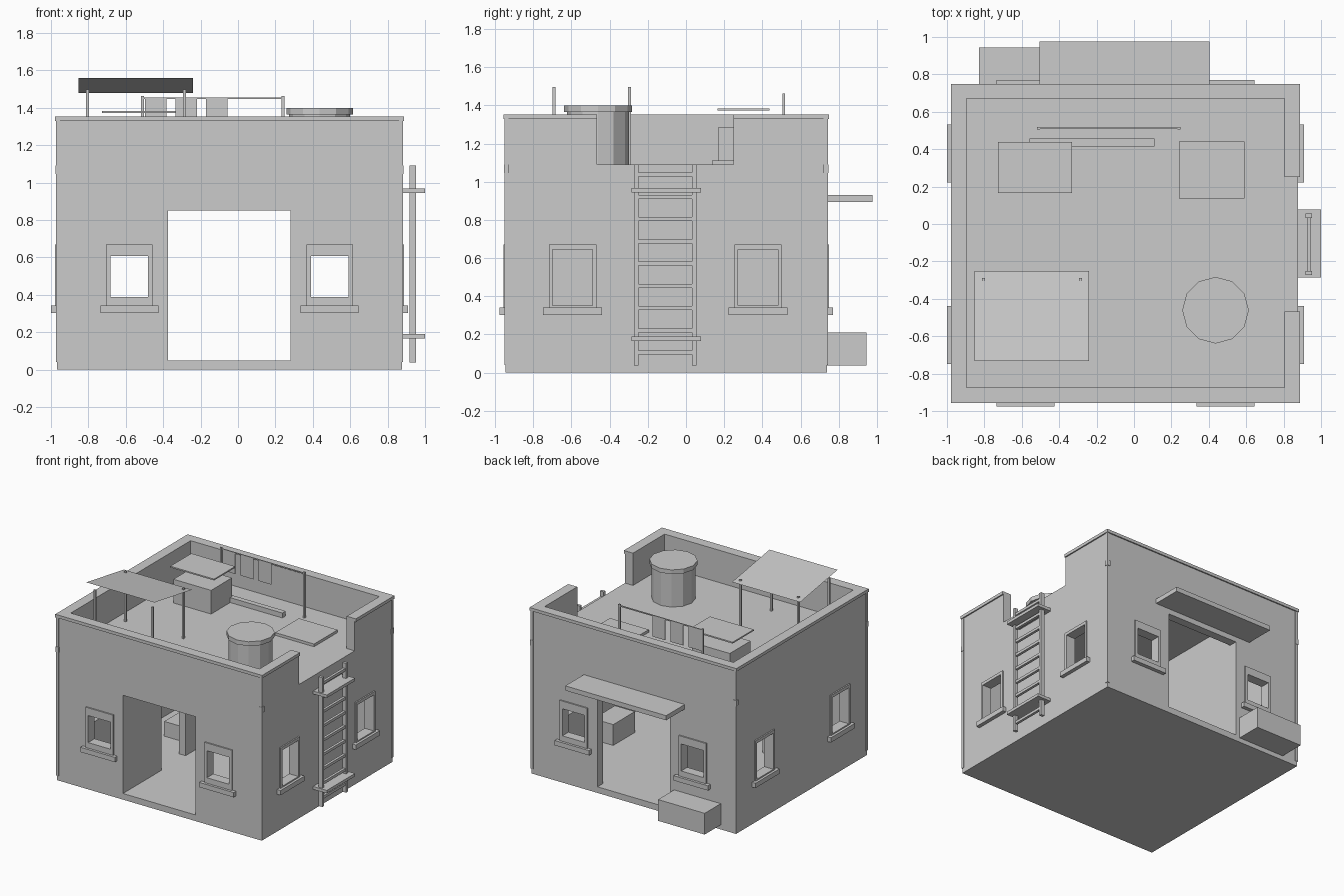
import bpy, bmesh, math

if "Cube" in bpy.data.objects:
    bpy.data.objects.remove(bpy.data.objects["Cube"])

grey = bpy.data.materials.new("plain_grey")
grey.diffuse_color = (0.6, 0.6, 0.6, 1)
grey.use_nodes = True
grey.node_tree.nodes["Principled BSDF"].inputs["Base Color"].default_value = grey.diffuse_color


def make(name, bm):
    me = bpy.data.meshes.new(name)
    bm.to_mesh(me)
    bm.free()
    me.materials.append(grey)
    ob = bpy.data.objects.new(name, me)
    bpy.context.collection.objects.link(ob)
    return ob


def boxes(name, items):
    """One object from boxes given as (x0, x1, y0, y1, z0, z1)."""
    bm = bmesh.new()
    for x0, x1, y0, y1, z0, z1 in items:
        vs = bmesh.ops.create_cube(bm, size=1)["verts"]
        for v in vs:
            v.co = (x1 if v.co.x > 0 else x0,
                    y1 if v.co.y > 0 else y0,
                    z1 if v.co.z > 0 else z0)
    return make(name, bm)


# main extents: walls, inner faces, heights
X0, X1, Y0, Y1 = -0.968, 0.877, -0.946, 0.738
IX0, IX1, IY0, IY1 = -0.896, 0.805, -0.874, 0.67
FLOOR, ROOF, TOP = 0.05, 1.09, 1.328
DX0, DX1, DZ = -0.374, 0.28, 0.85


def side_box(side, u0, u1, n0, n1, z0, z1):
    """Box on a wall: u along the wall, n outward from its face."""
    if side == "front":
        return (u0, u1, Y0 - n1, Y0 - n0, z0, z1)
    if side == "back":
        return (u0, u1, Y1 + n0, Y1 + n1, z0, z1)
    if side == "right":
        return (X1 + n0, X1 + n1, u0, u1, z0, z1)
    return (X0 - n1, X0 - n0, u0, u1, z0, z1)


# window placement: centre along wall, hole half width, hole bottom and top
windows = []
for side in ("front", "back"):
    for c in (-0.581, 0.49):
        windows.append((side, c, 0.1, 0.387, 0.607))
for side in ("right", "left"):
    for c in (-0.594, 0.377):
        windows.append((side, c, 0.104, 0.352, 0.645))

# house body, hollowed and pierced
body = boxes("house_walls", [(X0, X1, Y0, Y1, 0, ROOF)])
room = boxes("room_cutter", [(IX0, IX1, IY0, IY1, FLOOR, 1.03)])
holes = [side_box(s, c - w, c + w, -0.1, 0.05, z0, z1) for s, c, w, z0, z1 in windows]
holes += [side_box(s, DX0, DX1, -0.1, 0.05, FLOOR, DZ) for s in ("front", "back")]
openings = boxes("opening_cutter", holes)
for cutter in (room, openings):
    cutter.hide_render = True
    m = body.modifiers.new(cutter.name, "BOOLEAN")
    m.object, m.operation, m.solver = cutter, "DIFFERENCE", "EXACT"
bpy.context.view_layer.update()
dg = bpy.context.evaluated_depsgraph_get()
solid = bpy.data.meshes.new_from_object(body.evaluated_get(dg))
body.modifiers.clear()
body.data = solid
solid.materials.clear()
solid.materials.append(grey)
for cutter in (room, openings):
    bpy.data.objects.remove(cutter)

# window frames and sills
for i, (s, c, w, z0, z1) in enumerate(windows):
    f = 0.124
    boxes(f"window_frame_{i}", [
        side_box(s, c - f, c - w, -0.01, 0.011, 0.34, 0.67),
        side_box(s, c + w, c + f, -0.01, 0.011, 0.34, 0.67),
        side_box(s, c - w, c + w, -0.01, 0.011, z1, 0.67),
        side_box(s, c - w, c + w, -0.01, 0.011, 0.34, z0)])
    boxes(f"window_sill_{i}", [side_box(s, c - 0.155, c + 0.155, -0.01, 0.031, 0.303, 0.342)])

# inner partition with a doorway
boxes("partition", [(-0.434, DX0, IY0, -0.45, FLOOR, 1.03),
                    (-0.434, DX0, -0.14, IY1, FLOOR, 1.03),
                    (-0.434, DX0, -0.45, -0.14, 0.8, 1.03)])
boxes("indoor_crates", [(-0.7, -0.52, 0.05, 0.25, FLOOR, 0.17),
                        (0.6, 0.78, -0.2, 0.08, FLOOR, 0.22)])

# parapet with a gap by the ladder, and its coping
GAP0, GAP1 = -0.467, 0.25
for name, z0, z1, e in (("parapet", ROOF, TOP, 0), ("coping", TOP, 1.353, 0.01)):
    boxes(name, [(X0 - e, X1 + e, Y0 - e, IY0, z0, z1),
                 (X0 - e, X1 + e, IY1, Y1 + e, z0, z1),
                 (X0 - e, IX0, IY0, IY1, z0, z1),
                 (IX1, X1 + e, IY0, GAP0, z0, z1),
                 (IX1, X1 + e, GAP1, IY1, z0, z1)])

# corner pipes with joints
pipes = []
for cx, sx in ((X0, 1), (X1, -1)):
    for cy, sy in ((Y0, 1), (Y1, -1)):
        px, py = cx + 0.006 * sx, cy + 0.006 * sy
        pipes.append((px - 0.011, px + 0.011, py - 0.011, py + 0.011, 0.04, TOP))
        pipes.append((px - 0.014, px + 0.014, py - 0.014, py + 0.014, 1.045, 1.09))
boxes("corner_pipes", pipes)

# ladder
boxes("ladder_rails", [(0.918, 0.951, y, y + 0.023, 0.037, 1.09) for y in (-0.273, 0.032)])
boxes("ladder_rungs", [(0.924, 0.945, -0.25, 0.032, z - 0.011, z + 0.011)
                       for z in [0.105 + 0.1165 * i for i in range(9)]])
boxes("ladder_brackets", [(X1, 1.0, -0.285, 0.078, z, z + 0.024) for z in (0.166, 0.943)])

# back awning and box
boxes("back_awning", [(-0.505, 0.404, Y1 - 0.01, 0.977, 0.893, 0.931)])
boxes("back_box", [(-0.83, -0.41, Y1 - 0.01, 0.945, 0.037, 0.21)])

# roof water tank
for name, r, z0, z1 in (("tank_body", 0.163, ROOF, 1.367), ("tank_lid", 0.178, 1.365, 1.4)):
    bm = bmesh.new()
    bmesh.ops.create_cone(bm, cap_ends=True, segments=12, radius1=r, radius2=r, depth=z1 - z0)
    bmesh.ops.translate(bm, verts=bm.verts, vec=(0.436, -0.461, (z0 + z1) / 2))
    make(name, bm)

# sloping canopy sheet on four posts
bm = bmesh.new()
bm.faces.new([bm.verts.new(p) for p in ((-0.854, -0.732, 1.56), (-0.24, -0.732, 1.56),
                                        (-0.24, -0.25, 1.48), (-0.854, -0.25, 1.48))])
make("canopy_sheet", bm)
boxes("canopy_posts", [(x - 0.008, x + 0.008, y - 0.008, y + 0.008, ROOF, 1.497)
                       for x in (-0.805, -0.286) for y in (-0.692, -0.296)])

# roof chest, raised board, plank and hatch
boxes("roof_chest", [(-0.7, -0.36, 0.168, 0.436, ROOF, 1.283)])
boxes("raised_board", [(-0.727, -0.332, 0.166, 0.438, 1.372, 1.383)])
boxes("roof_plank", [(-0.56, 0.11, 0.414, 0.457, ROOF, 1.13)])
boxes("roof_hatch", [(0.24, 0.59, 0.136, 0.44, ROOF, 1.112)])

# washing line
LY = 0.512
boxes("line_posts", [(x - 0.008, x + 0.008, LY - 0.007, LY + 0.007, ROOF, 1.463)
                     for x in (-0.51, 0.24)])
boxes("line_bar", [(-0.51, 0.24, LY - 0.004, LY + 0.004, 1.446, 1.455)])
boxes("hanging_cloths", [(x, x + 0.115, LY - 0.002, LY + 0.002, 1.28, 1.446)
                         for x in (-0.498, -0.334, -0.171)])
